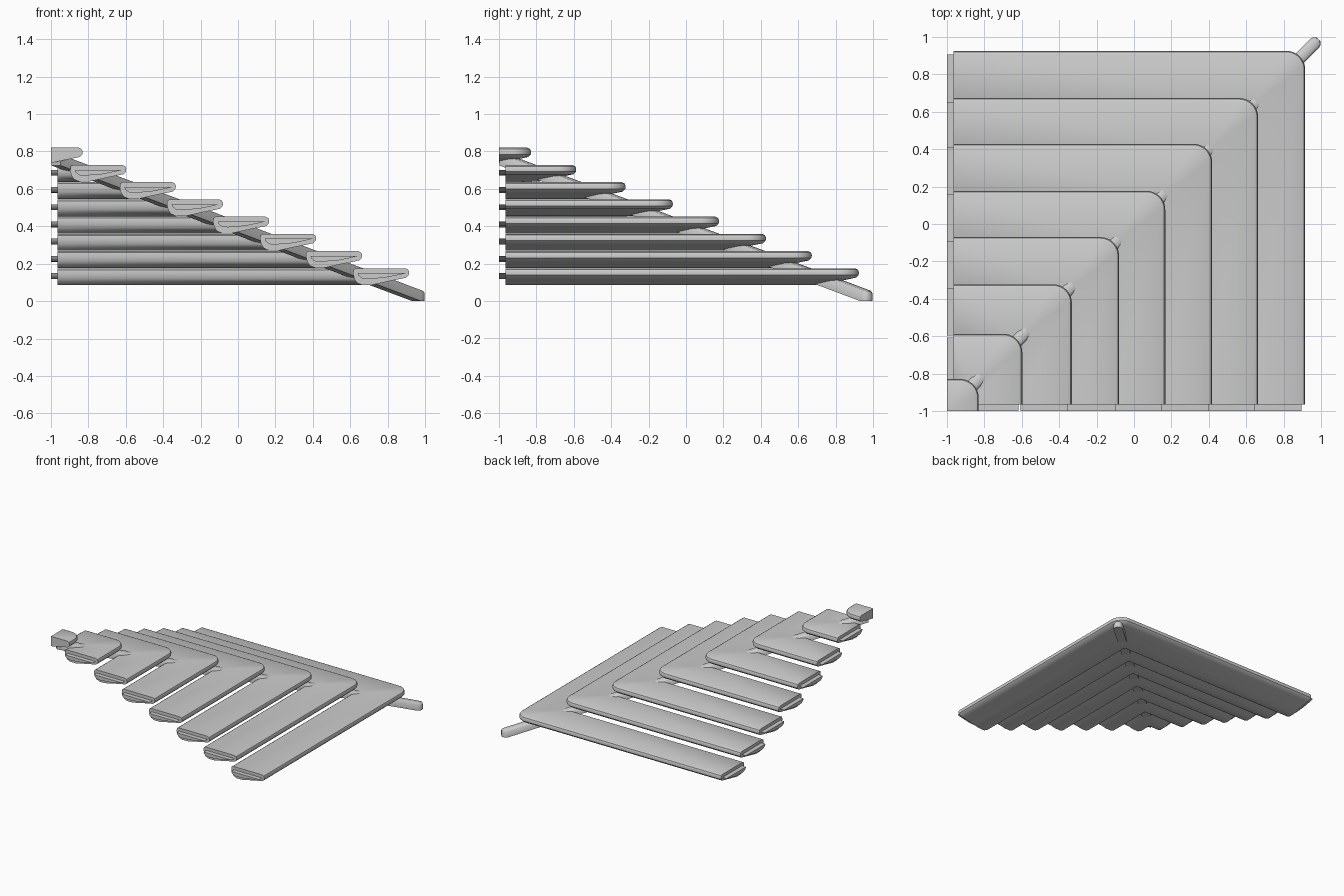
import bpy, bmesh, math

if "Cube" in bpy.data.objects:
    bpy.data.objects.remove(bpy.data.objects["Cube"])

R = 0.10            # outer corner radius of each tread
END = -0.965        # where the treads stop
EDGE = -1.0         # where the end tongues stop

# tread section: (distance inward from nose, height below top)
NOSE = [(0.02, 0), (0.006, -0.007), (0.0, -0.02), (0.002, -0.036), (0.016, -0.05),
        (0.05, -0.057), (0.10, -0.067), (0.15, -0.078)]
TREAD = NOSE + [(0.20, -0.089), (0.25, -0.09), (0.28, -0.077), (0.294, -0.055),
                (0.30, -0.03), (0.298, -0.008), (0.285, 0)]
TOP_TREAD = NOSE + [(0.17, -0.08), (0.17, 0)]
TONGUE = [(0.02, -0.026), (0.06, -0.036), (0.13, -0.05), (0.22, -0.057),
          (0.25, -0.055), (0.27, -0.04), (0.275, -0.026)]


def finish(name, bm, angle=35):
    bmesh.ops.remove_doubles(bm, verts=bm.verts, dist=0.0003)
    bmesh.ops.recalc_face_normals(bm, faces=bm.faces)
    me = bpy.data.meshes.new(name)
    bm.to_mesh(me)
    bm.free()
    ob = bpy.data.objects.new(name, me)
    bpy.context.collection.objects.link(ob)
    bpy.ops.object.select_all(action='DESELECT')
    ob.select_set(True)
    bpy.context.view_layer.objects.active = ob
    bpy.ops.object.shade_smooth_by_angle(angle=math.radians(angle))
    return ob


def loft(bm, rings):
    """Skin a list of closed rings and cap both ends."""
    rings = [[bm.verts.new(p) for p in r] for r in rings]
    n = len(rings[0])
    for a, b in zip(rings, rings[1:]):
        for i in range(n):
            j = (i + 1) % n
            bm.faces.new((a[i], a[j], b[j], b[i]))
    bm.faces.new(rings[0])
    bm.faces.new(rings[-1])


def tread(name, section, x, y, z, end, seg=10):
    """Sweep the section along an L with a rounded outer corner."""
    rings = [[(x - d, end, z + h) for d, h in section]]
    for k in range(seg + 1):
        a = math.pi / 2 * k / seg
        ring = []
        for d, h in section:
            r = max(R - d, 0)
            inset = max(R, d)
            ring.append((x - inset + r * math.cos(a), y - inset + r * math.sin(a), z + h))
        rings.append(ring)
    rings.append([(end, y - d, z + h) for d, h in section])
    bm = bmesh.new()
    loft(bm, rings)
    return finish(name, bm)


# winder treads, lowest first, each with a tongue on both cut ends
NOSES = [0.915, 0.663, 0.418, 0.167, -0.08, -0.332, -0.597]
for i, x in enumerate(NOSES):
    y, z = x + 0.01, 0.175 + 0.0921 * i
    tread(f"tread_{i + 1}", TREAD, x, y, z, END)
    bm = bmesh.new()
    loft(bm, [[(x - d, e, z + h) for d, h in TONGUE] for e in (EDGE, END)])
    loft(bm, [[(e, y - d, z + h) for d, h in TONGUE] for e in (EDGE, END)])
    finish(f"end_tongues_{i + 1}", bm)

# small square tread at the top
tread("top_tread", TOP_TREAD, -0.83, -0.828, 0.82, EDGE)

# diagonal stringer under the corners; stations are (s, half width), s = x = y
stations = [(-0.972, 0.034), (0.955, 0.034), (0.966, 0.034), (0.978, 0.028), (0.986, 0.014)]
rings = []
for s, w in stations:
    top = 0.045 + 0.376 * (1 - s)
    bot = max(top - 0.062, 0)
    c = w * 0.7071
    t = 0.6 * c
    rings.append([(s + c, s - c, bot), (s + c, s - c, top - 0.012), (s + t, s - t, top),
                  (s - t, s + t, top), (s - c, s + c, top - 0.012), (s - c, s + c, bot)])
bm = bmesh.new()
loft(bm, rings)
finish("diagonal_stringer", bm, 50)
